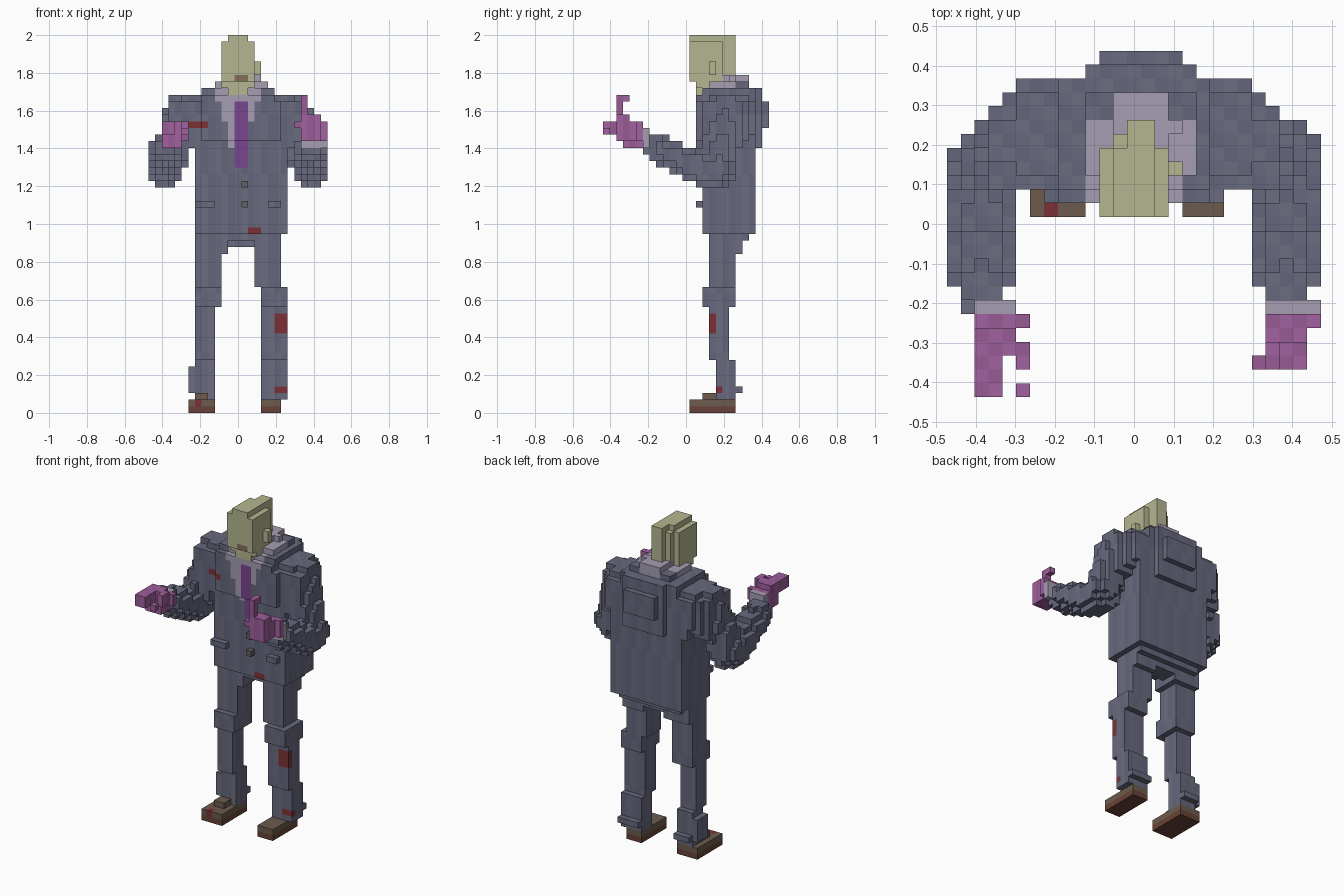
import bpy
from mathutils import Vector

V = 2 / 57            # voxel size
cells = {}            # (i, j, k) -> part name


def centre(c):
    return Vector((c[0] * V, c[1] * V, (c[2] + 0.5) * V))


def box(part, x0, x1, y0, y1, z0, z1):
    for i in range(-13, 14):
        for j in range(-12, 13):
            for k in range(57):
                p = centre((i, j, k))
                if x0 < p.x < x1 and y0 < p.y < y1 and z0 < p.z < z1:
                    cells[i, j, k] = part


def limb(part, a, b, ra, rb):
    a, b = Vector(a), Vector(b)
    d = b - a
    for i in range(-13, 14):
        for j in range(-12, 13):
            for k in range(57):
                p = centre((i, j, k))
                t = min(1, max(0, (p - a).dot(d) / d.length_squared))
                if (p - a - d * t).length < ra + (rb - ra) * t:
                    cells.setdefault((i, j, k), part)


def paint(part, x0, x1, z0, z1, only=None, y1=0.3):
    # recolour the frontmost cell of each column
    for i in range(-13, 14):
        for k in range(57):
            p = centre((i, 0, k))
            if x0 < p.x < x1 and z0 < p.z < z1:
                col = [j for j in range(-12, 13) if (i, j, k) in cells and j * V < y1
                       and (only is None or cells[i, j, k] == only)]
                if col:
                    cells[i, min(col), k] = part


# jacket: skirt, chest, back hump, shoulders
for b in [(-.225, .26, .086, .363, .94, 1.42),
          (-.26, .26, .086, .363, 1.40, 1.66), (-.19, .22, .052, .33, 1.43, 1.66),
          (-.19, .19, .052, .363, 1.62, 1.69), (-.121, .155, .2, .397, 1.41, 1.71),
          (-.086, .121, .2, .432, 1.51, 1.66), (-.19, .19, .086, .363, 1.6, 1.725),
          (-.121, .155, .155, .33, 1.68, 1.76)]:
    box("jacket", *b)
for s in (-1, 1):
    for w, y0, y1, z0, z1 in [(.30, .086, .363, 1.48, 1.66), (.30, .12, .33, 1.43, 1.69),
                              (.328, .086, .33, 1.43, 1.66), (.363, .086, .30, 1.40, 1.66),
                              (.363, .155, .26, 1.40, 1.69)]:
        xs = sorted((s * .18, s * w))
        box("jacket", *xs, y0, y1, z0, z1)

# pockets and buttons
for x0, x1 in ((-.225, -.121), (.155, .225)):
    box("jacket", x0, x1, .052, .1, 1.1, 1.135)
for z in (1.1, 1.2):
    box("button", .017, .053, .052, .1, z, z + .035)

# sleeves, cuffs, hands
for s, y in ((-1, .13), (1, .165)):
    limb("sleeve", (s * .30, .195, 1.56), (s * .385, y, 1.28), .095, .09)
    limb("sleeve", (s * .39, .12, 1.275), (s * .385, -.15, 1.40), .088, .075)
box("shirt", -.397, -.3, -.225, -.19, 1.39, 1.5)
box("shirt", .328, .467, -.225, -.19, 1.39, 1.5)
box("hand", -.397, -.3, -.33, -.225, 1.41, 1.52)
box("hand", -.397, -.33, -.432, -.33, 1.47, 1.53)
box("hand", -.3, -.26, -.26, -.225, 1.45, 1.52)
box("hand", -.3, -.26, -.37, -.29, 1.48, 1.55)
box("hand", -.397, -.3, -.33, -.26, 1.5, 1.55)
box("hand", -.3, -.26, -.432, -.397, 1.48, 1.52)
box("hand", .328, .432, -.33, -.225, 1.43, 1.54)
box("hand", .328, .432, -.363, -.30, 1.45, 1.58)
box("hand", .43, .467, -.26, -.225, 1.45, 1.54)
box("hand", .328, .363, -.363, -.328, 1.55, 1.69)
box("hand", .328, .363, -.363, -.295, 1.655, 1.69)
box("hand", .293, .33, -.363, -.328, 1.52, 1.55)

# collar around the neck
box("shirt", -.121, .155, .12, .26, 1.68, 1.76)
box("shirt", -.052, .087, .2, .33, 1.68, 1.79)
box("shirt", .086, .155, .19, .26, 1.68, 1.76)
box("shirt", .086, .121, .22, .26, 1.74, 1.79)

# shirt front and tie
for i in range(5):
    z = 1.41 + i * .062
    w = .055 + i * .013
    paint("shirt", -w, w, z, z + .063, y1=.2)
paint("tie", -.017, .052, 1.31, 1.66, y1=.2)

# head, neck, ear
box("head", -.052, .052, .052, .2, 1.67, 1.79)
box("head", -.086, .087, .052, .2, 1.72, 1.97)
box("head", -.086, .087, .017, .19, 1.76, 1.97)
box("head", -.052, .053, .017, .19, 1.95, 2.0)
box("head", -.052, .053, .18, .225, 1.79, 1.97)
box("head", -.017, .053, .18, .26, 1.76, 2.0)
box("head", .086, .121, .12, .155, 1.79, 1.86)
paint("mouth", -.017, .052, 1.757, 1.793, "head")

# trousers: left leg, right leg, seat
LEG = [(.85, .96, .12, .295), (.74, .86, .12, .26), (.67, .76, .121, .26),
       (.55, .67, .086, .25), (.29, .55, .12, .225), (.07, .29, .155, .25)]
LX = [(-.225, -.05)] + [(-.225, -.086)] * 3 + [(-.225, -.121)] * 2
RX = [(.086, .225)] * 3 + [(.121, .26)] * 3
for (z0, z1, y0, y1), l, r in zip(LEG, LX, RX):
    box("trousers", *l, y0, y1, z0, z1)
    box("trousers", *r, y0, y1, z0, z1)
box("trousers", -.19, .225, .12, .33, .9, .95)
box("trousers", -.05, .09, .19, .30, .87, .95)
box("trousers", -.26, -.121, .155, .26, .1, .25)
for x0, x1 in ((-.225, -.121), (.121, .26)):
    box("trousers", x0, x1, .155, .295, .1, .14)

# shoes with dark soles
for x0, x1 in ((-.26, -.121), (.121, .225)):
    box("shoe", x0, x1, .017, .26, .034, .07)
    box("sole", x0, x1, .017, .26, 0, .034)
box("shoe", -.225, -.155, .086, .2, .06, .105)

# blood stains
for r in [(.19, .26, .43, .53), (.19, .26, .11, .15), (.052, .12, .94, .98),
          (-.26, -.155, 1.52, 1.56), (-.225, -.19, .035, .07)]:
    paint("blood_stain", *r)

# one mesh per part, keeping only the exposed voxel faces
SUIT = [(.135, .14, .205), (.145, .15, .215), (.125, .13, .195)]
COLOURS = {"jacket": SUIT, "sleeve": SUIT, "trousers": SUIT,
           "head": [(.46, .47, .28)], "mouth": [(.24, .16, .1)],
           "hand": [(.36, .12, .35), (.31, .105, .3)], "shirt": [(.38, .34, .45)],
           "tie": [(.19, .06, .28)], "button": [(.12, .12, .13)],
           "shoe": [(.15, .105, .075)], "sole": [(.14, .055, .04)], "blood_stain": [(.2, .03, .035)]}
DIRS = [(a, s) for a in range(3) for s in (-1, 1)]

for part, shades in COLOURS.items():
    verts, faces, tint = {}, [], []
    for c in [c for c, p in cells.items() if p == part]:
        shade = (c[0] + c[1] + c[2] // 9) % len(shades)   # pinstripes
        for a, s in DIRS:
            n = list(c)
            n[a] += s
            if tuple(n) in cells:
                continue
            u, w = (a + 1) % 3, (a + 2) % 3
            quad = []
            for du, dw in ((0, 0), (1, 0), (1, 1), (0, 1))[::s]:
                q = list(c)
                q[a] += (s + 1) // 2
                q[u] += du
                q[w] += dw
                quad.append(verts.setdefault(tuple(q), len(verts)))
            faces.append(quad)
            tint.append(shade)
    me = bpy.data.meshes.new(part)
    me.from_pydata([((x - .5) * V, (y - .5) * V, z * V) for x, y, z in verts], [], faces)
    for n, rgb in enumerate(shades):
        m = bpy.data.materials.new(f"{part}_{n}")
        m.diffuse_color = (*rgb, 1)
        me.materials.append(m)
    for f, t in zip(me.polygons, tint):
        f.material_index = t
    bpy.context.collection.objects.link(bpy.data.objects.new(part, me))
